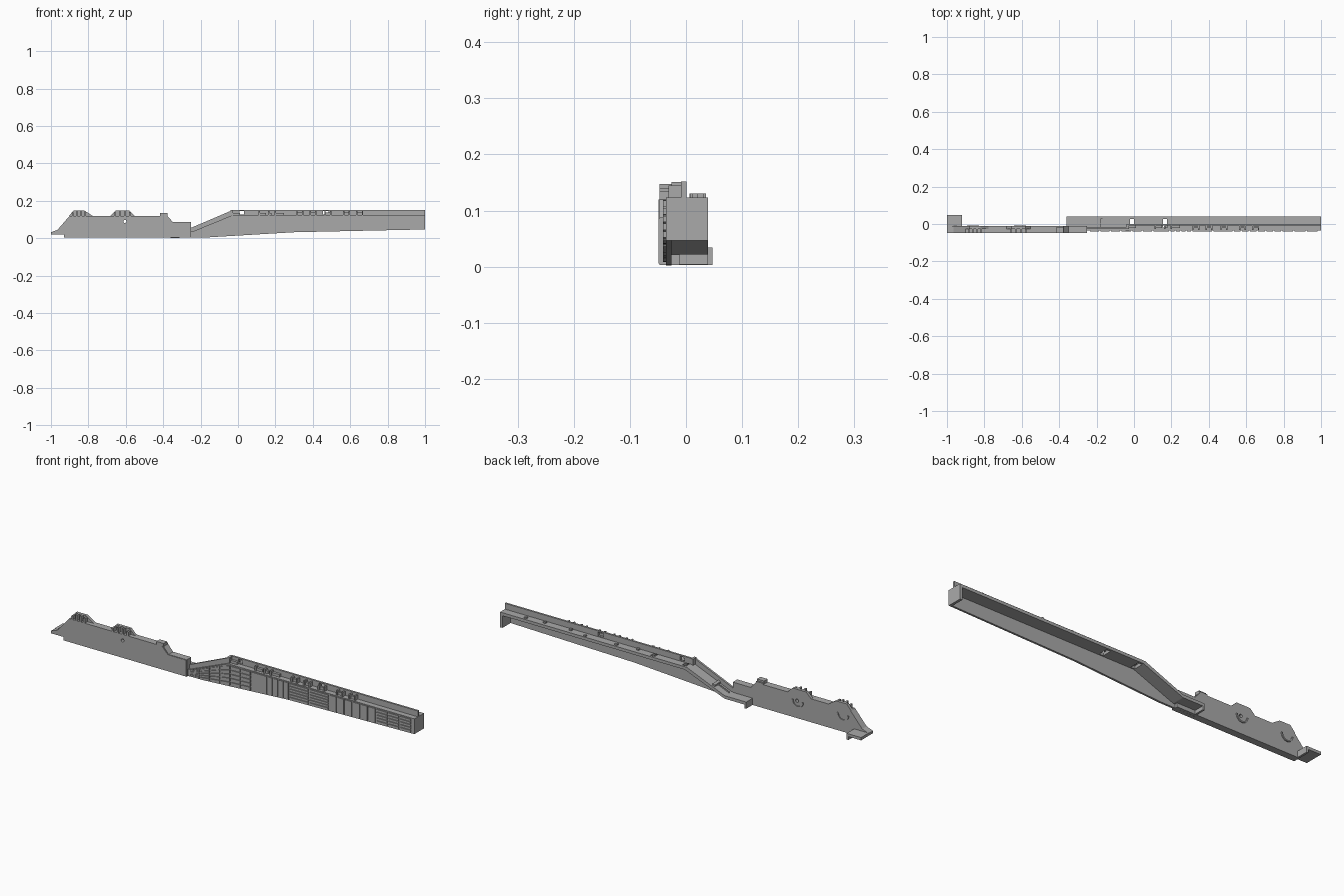
import bpy, bmesh, math
from mathutils import Vector

grey = bpy.data.materials.new("mid_grey")
grey.diffuse_color = (0.40, 0.40, 0.40, 1)


def prism(bm, pts, y0, y1):
    """Extrude an x/z outline from y0 to y1."""
    a = [bm.verts.new((x, y0, z)) for x, z in pts]
    b = [bm.verts.new((x, y1, z)) for x, z in pts]
    bm.faces.new(a)
    bm.faces.new(b[::-1])
    n = len(pts)
    for i in range(n):
        bm.faces.new((a[i], b[i], b[(i + 1) % n], a[(i + 1) % n]))


def part(name, items):
    """One object from a list of (outline, y0, y1) prisms."""
    bm = bmesh.new()
    for pts, y0, y1 in items:
        prism(bm, pts, y0, y1)
    bmesh.ops.recalc_face_normals(bm, faces=bm.faces[:])
    me = bpy.data.meshes.new(name)
    bm.to_mesh(me)
    bm.free()
    me.materials.append(grey)
    ob = bpy.data.objects.new(name, me)
    bpy.context.collection.objects.link(ob)
    return ob


def box(x0, x1, y0, y1, z0, z1):
    return ([(x0, z0), (x1, z0), (x1, z1), (x0, z1)], y0, y1)


def ring(x, z, r, a0=0, a1=360, n=16):
    return [(x + r * math.cos(math.radians(a0 + (a1 - a0) * i / n)),
             z + r * math.sin(math.radians(a0 + (a1 - a0) * i / n))) for i in range(n)]


def cut(ob, items):
    c = part(ob.name + "_cutter", items)
    c.hide_render = True
    c.hide_viewport = True
    m = ob.modifiers.new("cut", 'BOOLEAN')
    m.operation = 'DIFFERENCE'
    m.solver = 'EXACT'
    m.object = c


def lerp(table, x):
    for (xa, za), (xb, zb) in zip(table, table[1:]):
        if x <= xb:
            return za + (zb - za) * max(0, x - xa) / (xb - xa)
    return table[-1][1]


# ---- left side plate: full-depth body with humps set behind ribs
plate = [(-1, 0.02), (-0.93, 0.02), (-0.93, 0.003), (-0.25, 0.003), (-0.25, 0.088),
         (-0.35, 0.088), (-0.378, 0.12), (-0.9, 0.12), (-0.965, 0.045), (-1, 0.032)]
side = part("side_plate", [(plate, -0.047, -0.012)])
cut(side, [(ring(-0.605, 0.09, 0.008), -0.1, 0.1)])
humps = [[(-0.905, 0.118), (-0.88, 0.147), (-0.82, 0.147), (-0.775, 0.118)],
         [(-0.685, 0.118), (-0.655, 0.147), (-0.58, 0.147), (-0.55, 0.118)]]
parts = []
for h in humps:
    parts.append((h, -0.026, -0.012))
    x0, x1 = h[1][0], h[2][0]
    for i in range(4):
        x = x0 - 0.008 + (x1 - x0 + 0.006) * i / 3
        top = lerp(h, x)
        parts.append(box(x, x + 0.009, -0.047, -0.025, 0.118, min(top, lerp(h, x + 0.009))))
part("plate_humps", parts)
part("plate_tab", [([(-0.418, 0.118), (-0.378, 0.118), (-0.378, 0.135), (-0.418, 0.135)], -0.047, -0.02),
                   box(-0.418, -0.378, -0.02, -0.012, 0.118, 0.126)])
part("end_cover", [([(-0.385, 0.006), (-0.252, 0.006), (-0.252, 0.086), (-0.352, 0.086),
                     (-0.385, 0.12)], -0.049, -0.046)])
# curved hub ribs on the inner face
arcs = []
for x in (-0.86, -0.61):
    arcs.append((ring(x, 0.09, 0.032, 180, 380, 14) + ring(x, 0.09, 0.025, 180, 380, 14)[::-1],
                 -0.013, -0.007))
part("hub_arcs", arcs)

# ---- foot bracket at the far left
part("foot_bracket", [box(-1, -0.922, -0.014, 0.047, 0.02, 0.034),
                      box(-0.93, -0.92, -0.014, 0.047, 0.003, 0.034)])

# ---- long front wall
low = [(-0.36, 0.002), (-0.17, 0.004), (0.3, 0.032), (1, 0.047)]
deck_top = [(-0.36, 0.037), (-0.24, 0.037), (-0.03, 0.123), (1, 0.123)]
part("front_wall", [(low + deck_top[::-1], -0.036, -0.026)])

# ---- deck: landing, ramp and straight run
under = [(x, z - 0.015) for x, z in deck_top]
under[2] = (-0.02, 0.108)
deck = part("deck", [(deck_top + under[::-1], -0.0262, 0.039)])
cut(deck, [box(x - 0.011, x + 0.011, -0.02, 0.028, 0.09, 0.14) for x in (-0.01, 0.165)])
part("landing_flange", [box(-0.36, -0.35, -0.027, 0.039, 0.004, 0.037)])
part("end_cap", [box(0.987, 1, -0.036, 0.039, 0.047, 0.123)])

# ---- parapet on the deck
ramp = part("ramp_parapet", [([(-0.25, 0.034), (-0.235, 0.038), (-0.03, 0.122), (-0.03, 0.15),
                               (-0.25, 0.056)], -0.026, -0.016)])
rail = part("parapet", [box(-0.03, 1, -0.009, 0.001, 0.122, 0.152)])
cut(rail, [box(0.008, 0.032, -0.1, 0.1, 0.127, 0.146),
           box(0.455, 0.485, -0.1, 0.1, 0.127, 0.146)])
part("parapet_return", [box(-0.04, -0.028, -0.026, 0.001, 0.12, 0.151)])

# ---- machinery blocks on the ledge, each a pair of cheeks with a bar
blocks = []
for x in (0.33, 0.40, 0.48, 0.58, 0.65):
    for dx in (-0.018, 0.012):
        blocks.append(([(x + dx, 0.122), (x + dx + 0.007, 0.122), (x + dx + 0.007, 0.145),
                        (x + dx, 0.145)], -0.031, -0.008))
    blocks.append(box(x - 0.014, x + 0.014, -0.022, -0.012, 0.122, 0.137))
for x, w in ((-0.012, 0.022), (0.13, 0.02), (0.17, 0.01), (0.22, 0.025)):
    blocks.append(box(x - w, x + w, -0.021, -0.008, 0.122, 0.136))
    blocks.append(box(x - w, x - w + 0.008, -0.028, -0.008, 0.122, 0.145))
part("ledge_blocks", blocks)
# small fittings behind the parapet
part("deck_fittings", [box(x, x + 0.012, y, y + 0.012, 0.122, 0.13)
                       for x, y in ((0.36, 0.02), (0.53, 0.024), (0.62, 0.008),
                                    (0.76, 0.012), (0.25, 0.006), (0.86, 0.02))])
part("ramp_bracket", [([(-0.24, 0.036), (-0.165, 0.066), (-0.165, 0.074), (-0.24, 0.044)], 0.0, 0.004),
                      ([(-0.18, 0.06), (-0.168, 0.065), (-0.168, 0.075), (-0.18, 0.07)], -0.016, 0.03)])

# ---- facade tiles: sections of (start, end, columns, rows)
tiles = []
for x0, x1, cols, rows in ((-0.24, 0.1, 6, 5), (0.1, 0.19, 1, 1), (0.19, 0.31, 4, 1),
                           (0.31, 0.53, 2, 6), (0.53, 0.79, 6, 1), (0.79, 0.985, 3, 5)):
    w = (x1 - x0) / cols
    for c in range(cols):
        a, b = x0 + c * w + 0.004, x0 + (c + 1) * w - 0.004
        lim = [(lerp(low, x) + 0.004, lerp(deck_top, x) - 0.004) for x in (a, b)]
        for r in range(rows):
            lo, hi = (r + 0.1) / rows, (r + 0.9) / rows
            if rows == 1:
                lo, hi = 0, 1
            z = [[l + (h - l) * t for t in (lo, hi)] for l, h in lim]
            tiles.append(([(a, z[0][0]), (b, z[1][0]), (b, z[1][1]), (a, z[0][1])],
                          -0.041, -0.0355))
part("facade_tiles", tiles)
